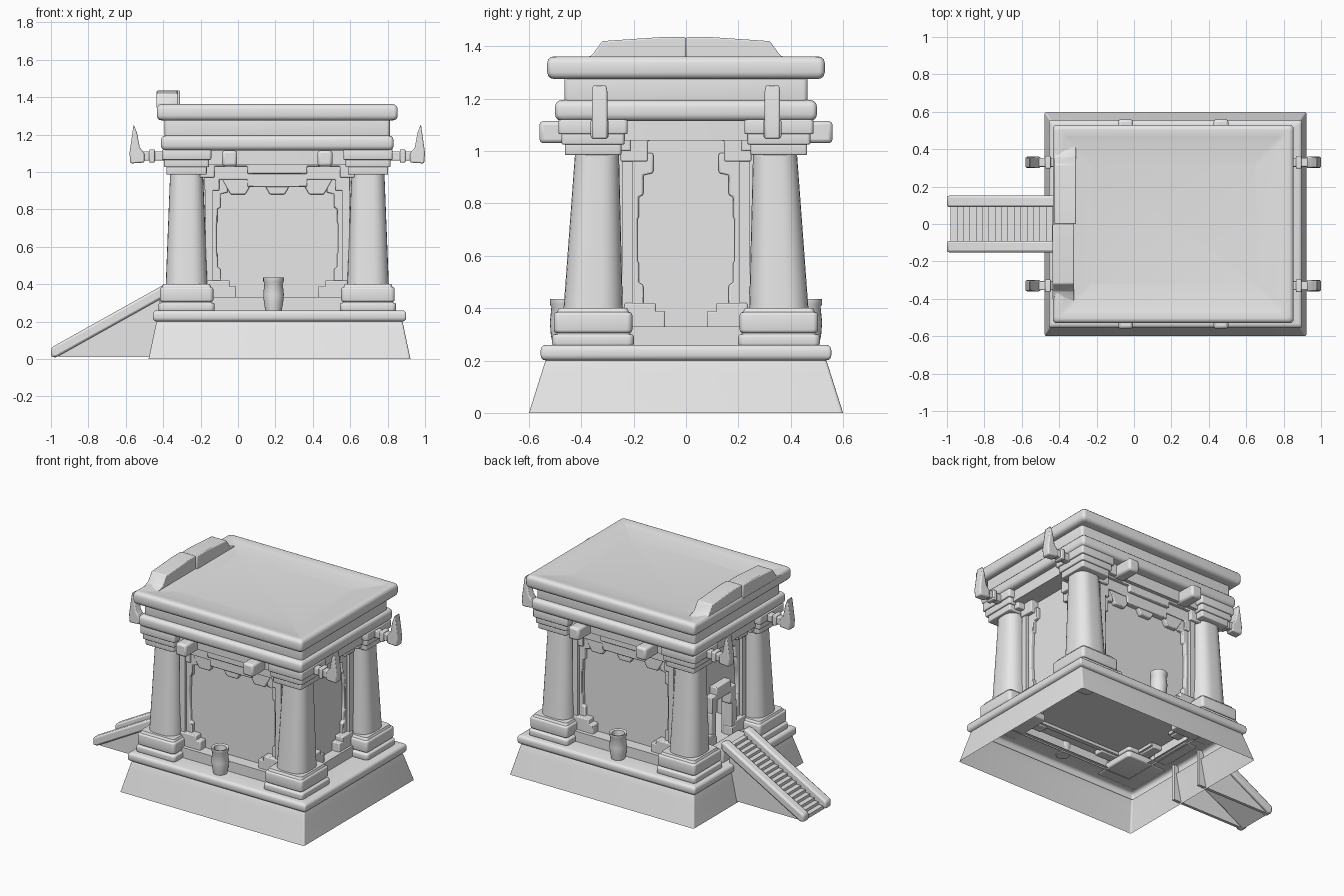
import bpy, bmesh, math

cube = bpy.data.objects.get("Cube")
if cube:
    bpy.data.objects.remove(cube, do_unlink=True)

CENTRE = 0.21       # the building sits off centre, the stair extends towards -x
SILL = 0.33         # foot of the wall panels
BEAM_TOP = 1.12     # underside of the cornice
SOFT = 0.006        # small edge rounding
PILLAR_X, PILLAR_Y = 0.485, 0.355
HORN_Y = 0.33
GREY = (0.8, 0.8, 0.8, 1)

stone = bpy.data.materials.new("stone grey")
stone.use_nodes = True
stone.diffuse_color = GREY
stone.node_tree.nodes["Principled BSDF"].inputs["Base Color"].default_value = GREY


def finish(name, bm, bevel=0):
    bmesh.ops.remove_doubles(bm, verts=bm.verts, dist=0.0001)
    bmesh.ops.recalc_face_normals(bm, faces=bm.faces)
    mesh = bpy.data.meshes.new(name)
    bm.to_mesh(mesh)
    bm.free()
    mesh.materials.append(stone)
    part = bpy.data.objects.new(name, mesh)
    bpy.context.collection.objects.link(part)
    bpy.ops.object.select_all(action='DESELECT')
    part.select_set(True)
    bpy.context.view_layer.objects.active = part
    if bevel:
        rounding = part.modifiers.new("soft edges", 'BEVEL')
        rounding.width, rounding.segments = bevel, 2
        rounding.limit_method = 'ANGLE'
    bpy.ops.object.shade_smooth_by_angle(angle=math.radians(42))


def bridge(bm, lower, upper):
    for i in range(len(lower)):
        bm.faces.new((lower[i - 1], lower[i], upper[i], upper[i - 1]))


def loft(name, rings, x=CENTRE, y=0, corner=0.04, segments=6, bottom=True, top=True, lean=0):
    """Stack of rounded rectangles given as (half x, half y, z); the last one is shifted by lean in y."""
    bm = bmesh.new()
    loops = []
    for half_x, half_y, z in rings:
        radius = corner * min(half_x, half_y)
        shift = y + lean * (z - rings[0][2]) / (rings[-1][2] - rings[0][2])
        loop = []
        for quarter, (sx, sy) in enumerate([(1, 1), (-1, 1), (-1, -1), (1, -1)]):
            for i in range(segments + 1):
                angle = (quarter + i / segments) * math.pi / 2
                loop.append(bm.verts.new((x + sx * (half_x - radius) + radius * math.cos(angle),
                                          shift + sy * (half_y - radius) + radius * math.sin(angle), z)))
        loops.append(loop)
    for lower, upper in zip(loops, loops[1:]):
        bridge(bm, lower, upper)
    if top:
        bm.faces.new(loops[-1])
    if bottom:
        bm.faces.new(loops[0])
    finish(name, bm)


def slab(half_x, half_y, bottom, top, radius):
    """Rings of a slab with a rounded rim."""
    rings = []
    for level, start in ((bottom + radius, -90), (top - radius, 0)):
        for k in range(4):
            angle = math.radians(start + 30 * k)
            inset = radius * (1 - math.cos(angle))
            rings.append((half_x - inset, half_y - inset, level + radius * math.sin(angle)))
    return rings


# Each side maps (along the wall, height, distance from centre) to space
SIDES = {
    "front": lambda u, z, d: (CENTRE + u, -d, z),
    "back": lambda u, z, d: (CENTRE - u, d, z),
    "right": lambda u, z, d: (CENTRE - d, -u, z),
    "left": lambda u, z, d: (CENTRE + d, u, z),
}


def prism(name, side, outline, near, far, bevel=0):
    bm = bmesh.new()
    inner, outer = [[bm.verts.new(SIDES[side](u, z, d)) for u, z in outline] for d in (near, far)]
    bm.faces.new(inner)
    bm.faces.new(outer)
    bridge(bm, inner, outer)
    finish(name, bm, bevel)


def block(name, side, middle, half, bottom, top, near, far, bevel=0):
    left, right = middle - half, middle + half
    outline = [(left, bottom), (right, bottom), (right, top), (left, top)]
    prism(name, side, outline, near, far, bevel)


def mirrored(half):
    return half + [(-u, z) for u, z in reversed(half)]


# Flared base, hollow below, with a rounded lip and an open ledge
flare = [(0.7 - 0.04 * t, 0.6 - 0.06 * t, 0.19 * t) for t in (0, 0.5, 0.8, 1)]
ledge = slab(0.677, 0.555, 0.2, 0.26, 0.02) + [(0.5, 0.4, 0.26)]
loft("base", flare + ledge, x=0.222, corner=0.02, bottom=False, top=False)
loft("wall_plinth", [(0.52, 0.42, z) for z in (0.25, SILL)], corner=0, bottom=False)

# Four corner pillars with stepped feet and capitals
for sx in (-1, 1):
    for sy in (-1, 1):
        spot = dict(x=CENTRE + sx * PILLAR_X, y=sy * PILLAR_Y)
        foot = slab(0.15, 0.156, 0.255, 0.3, 0.01) + slab(0.143, 0.15, 0.305, 0.385, 0.012)
        loft("pillar_foot", foot + [(0.125, 0.13, 0.4)], corner=0.15, **spot)
        shaft = [(0.112 - 0.024 * t, 0.114 - 0.03 * t, 0.38 + 0.61 * t) for t in (0, 0.2, 0.6, 1)]
        loft("pillar_shaft", shaft, corner=0.75, lean=-sy * 0.015, **spot)
        for tier in range(3):
            half, bottom = 0.108 + 0.012 * tier, 0.985 + 0.04 * tier
            loft("capital", slab(half, half, bottom, bottom + 0.055, SOFT), corner=0.1, **spot)

# Cornice, frieze and dished roof
loft("entablature", [(0.575, 0.43, z) for z in (1.04, 1.14)])
loft("lower_cornice", slab(0.622, 0.5, 1.115, 1.195, 0.025))
loft("frieze", slab(0.602, 0.465, 1.17, 1.3, 0.01))
dish = [(0.64 - inset, 0.525 - inset, 1.36 - 0.12 * inset) for inset in (0.06, 0.1, 0.2)]
loft("roof_slab", slab(0.644, 0.53, 1.275, 1.362, 0.026) + dish)

# Raised crest of two halves along the stair side of the roof
for s in (-1, 1):
    crest = [(0, 1.34), (s * 0.43, 1.34), (s * 0.36, 1.365), (s * 0.32, 1.42), (s * 0.1, 1.435), (0, 1.435)]
    prism("roof_crest", "right", crest, 0.525 + 0.005 * s, 0.64 + 0.005 * s, SOFT)


def jagged_border(side, outer, top, depth, levels=8):
    """Stepped borders that widen towards the sill and the lintel."""
    rise = (top - SILL) / levels
    for s in (-1, 1):
        outline = [(s * outer, top), (s * outer, SILL)]
        for i in range(levels):
            swing = abs(2 * i / (levels - 1) - 1)
            edge = s * (outer - 0.04 - 0.06 * swing ** 3)
            outline += [(edge, SILL + i * rise), (edge, SILL + (i + 0.9) * rise)]
        prism("jagged_border", side, outline, depth - 0.04, depth, SOFT)
        block("frame_post", side, s * outer, 0.02, 0.3, 1, depth - 0.04, depth + 0.02)
        block("corner_block", side, s * (outer - 0.075), 0.07, 0.3, 0.39, depth - 0.04, depth + 0.03, SOFT)
        block("corner_step", side, s * (outer - 0.05), 0.06, 0.3, 0.42, depth - 0.04, depth + 0.03, SOFT)


# Long walls with three lintel layers, hanging teeth, beam ends and a pot
for side in ("front", "back"):
    block("long_wall", side, 0, 0.44, 0.31, 1.1, 0.31, 0.34)
    jagged_border(side, 0.365, 0.97, 0.365)
    for layer in range(3):
        half, low = 0.39 + 0.025 * layer, 0.9 + 0.07 * layer
        outline = [(half, BEAM_TOP), (half, low), (half - 0.08, low), (half - 0.08, low + 0.06),
                   (0.16, low + 0.06), (0.16, low + 0.02)]
        prism("lintel", side, mirrored(outline), 0.33, 0.38 + 0.025 * layer, SOFT)
    for u in (-0.21, 0, 0.21):
        tooth = [(u + s * half, z) for s, half, z in
                 ((-1, 0.09, 0.97), (-1, 0.04, 0.88), (1, 0.04, 0.88), (1, 0.09, 0.97))]
        prism("hanging_tooth", side, tooth, 0.33, 0.37, SOFT)
    for s in (-1, 1):
        block("beam_end", side, s * 0.255, 0.04, 1.03, 1.115, 0.4, 0.56, 0.015)

for s in (-1, 1):
    belly = [(0.043 + 0.012 * math.sin(2.6 * t), 0.255 + 0.15 * t) for t in (0, 0.3, 0.6, 1)]
    rim = [(0.055, 0.415), (0.055, 0.435), (0.04, 0.43), (0.035, 0.39)]
    loft("pot", [(r, r, z) for r, z in belly + rim], x=0.19, y=s * 0.465, corner=1)

# Short walls with two lintel layers and horns on short beams
horn = [(0.71, 1.05), (0.785, 1.045), (0.79, 1.1), (0.768, 1.255), (0.75, 1.21), (0.735, 1.13), (0.71, 1.1)]
for side, s in (("left", 1), ("right", -1)):
    jagged_border(side, 0.225, 1, 0.475)
    for layer in range(2):
        half, low = 0.25 + 0.01 * layer, 0.96 + 0.04 * layer
        inner = 0.145 + 0.065 * layer
        outline = [(half, BEAM_TOP), (half, low), (inner, low), (inner, low + 0.08)]
        prism("lintel", side, mirrored(outline), 0.44, 0.505 + 0.05 * layer, SOFT)
    for y in (-HORN_Y, HORN_Y):
        block("horn_beam", side, y, 0.024, 1.06, 1.11, 0.56, 0.74, SOFT)
        block("horn_collar", side, y, 0.034, 1.05, BEAM_TOP, 0.655, 0.685, SOFT)
        prism("horn", "front", [(s * u, z) for u, z in horn], y - 0.03, y + 0.03, 0.008)

# Closed wall on the left, stepped doorway on the right
block("short_wall", "left", 0, 0.32, 0.31, 1.1, 0.42, 0.45)
block("wall_above_door", "right", 0, 0.32, 0.63, 1.1, 0.42, 0.45)
for s in (-1, 1):
    block("wall_beside_door", "right", s * 0.2, 0.115, 0.31, 0.63, 0.42, 0.45)
    block("door_jamb", "right", s * 0.11, 0.028, SILL, 0.56, 0.43, 0.5, SOFT)
    block("door_shoulder", "right", s * 0.1, 0.03, 0.55, 0.67, 0.43, 0.5, SOFT)
block("door_header", "right", 0, 0.08, 0.63, 0.72, 0.43, 0.5, SOFT)
block("door_landing", "right", 0, 0.15, 0.255, 0.345, 0.5, 0.6, SOFT)

# Stair ramp: u runs from the foot of the stair to the base
FOOT, HEAD = -1 - CENTRE, -0.37 - CENTRE
rail = [(FOOT, 0.01), (FOOT + 0.03, 0.01), (HEAD, 0.345), (HEAD, 0.395), (HEAD - 0.03, 0.395), (FOOT, 0.06)]
cheek = [(FOOT + 0.04, 0.01), (HEAD - 0.05, 0.01), (HEAD - 0.05, 0.34), (FOOT + 0.04, 0.04)]
for s in (-1, 1):
    prism("stair_rail", "front", rail, s * 0.09, s * 0.152, 0.012)
    prism("stair_cheek", "front", cheek, s * 0.11, s * 0.13)
count = 18
tread, riser = (HEAD - FOOT - 0.02) / count, 0.34 / count
outline = [(HEAD, 0.31), (FOOT + 0.02, 0.005)]
for i in range(count):
    u, z = FOOT + 0.02 + i * tread, 0.02 + (i + 0.5) * riser
    outline += [(u, z), (u + tread, z)]
prism("stair_steps", "front", outline, -0.1, 0.1)
